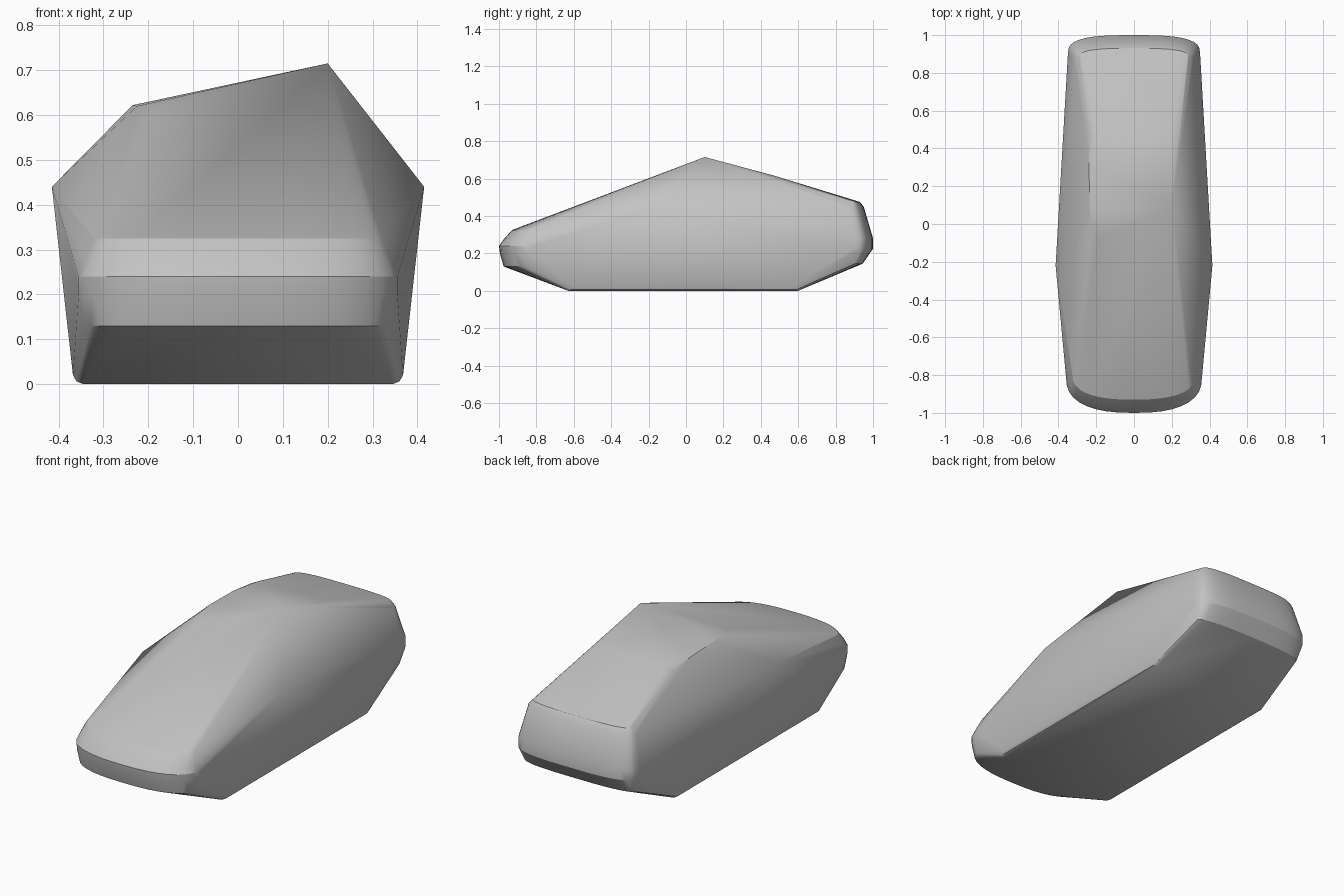
import bpy
import bmesh
import math

cube = bpy.data.objects.get("Cube")
if cube:
    bpy.data.objects.remove(cube)

points = []


def mirrored(x, y, z):
    points.extend([(x, y, z), (-x, y, z)])


def bumper_row(end, z, reach, half_width, depth, power, steps=9):
    """Rounded plan outline at one height; end is -1 for front, 1 for rear."""
    for i in range(steps + 1):
        t = math.pi / 2 * i / steps
        across = abs(math.sin(t)) ** (2 / power)
        along = abs(math.cos(t)) ** (2 / power)
        mirrored(half_width * across, end * (reach - depth + depth * along), z)


# Rounded nose: height, reach, half width, corner depth
for row in [(.325, .93, .325, .13), (.275, .975, .345, .16), (.24, 1, .36, .19),
            (.20, .995, .36, .19), (.13, .975, .345, .16)]:
    bumper_row(-1, *row, power=2.5)

# Rounded tail
for row in [(.475, .93, .29, .05), (.45, .95, .315, .08), (.28, 1, .35, .10),
            (.225, 1, .35, .10), (.145, .945, .335, .06)]:
    bumper_row(1, *row, power=3)

# Flat underside with a small rounded sill
for y in (-.63, .60):
    mirrored(.345, y, 0)
    mirrored(.36, y * .98, .006)
    mirrored(.368, y * .95, .02)

# Widest side points
mirrored(.415, -.22, .44)

# Roof edge and the single raised peak
for x, y, z in [(.19, -.08, .61), (.225, 0, .62), (.235, .10, .622),
                (.238, .30, .617), (.235, .45, .602), (.20, .47, .616)]:
    mirrored(x, y, z)
points.append((.20, .10, .715))

# Stretch one tight shell around all the outlines
bm = bmesh.new()
for p in points:
    bm.verts.new(p)
bmesh.ops.remove_doubles(bm, verts=bm.verts[:], dist=.002)
bmesh.ops.convex_hull(bm, input=bm.verts[:])
bmesh.ops.delete(bm, geom=[v for v in bm.verts if not v.link_faces], context='VERTS')
bmesh.ops.recalc_face_normals(bm, faces=bm.faces[:])
mesh = bpy.data.meshes.new("body_shell")
bm.to_mesh(mesh)
bm.free()

# Plain grey finish
grey = bpy.data.materials.new("plain_grey")
grey.use_nodes = True
colour = (.55, .55, .55, 1)
grey.diffuse_color = colour
grey.node_tree.nodes["Principled BSDF"].inputs["Base Color"].default_value = colour
mesh.materials.append(grey)

body = bpy.data.objects.new("body_shell", mesh)
bpy.context.collection.objects.link(body)
bpy.ops.object.select_all(action='DESELECT')
body.select_set(True)
bpy.context.view_layer.objects.active = body
bpy.ops.object.shade_smooth_by_angle(angle=math.radians(25))
